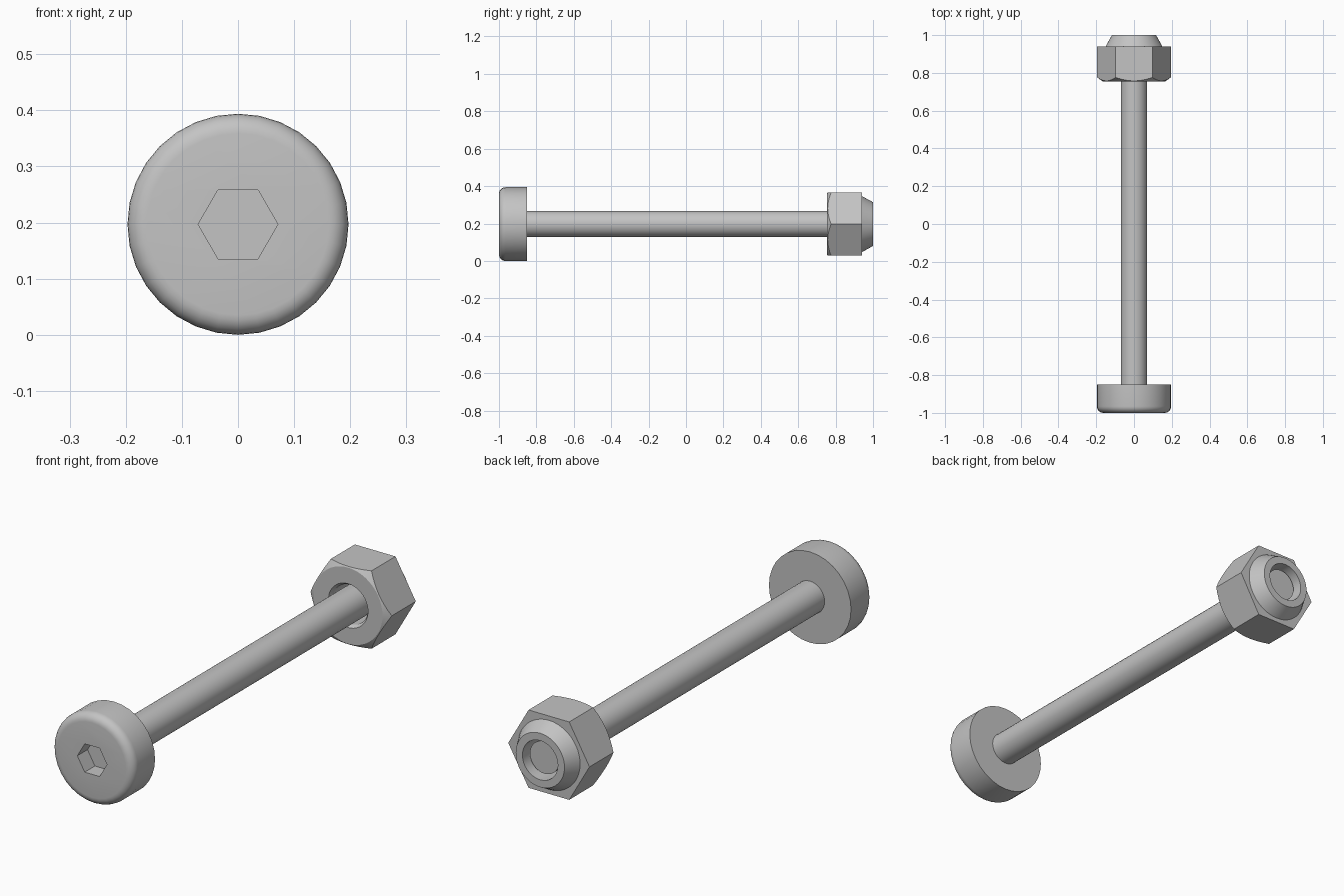
import bpy
import bmesh
from math import sin, cos, pi, radians

if "Cube" in bpy.data.objects:
    bpy.data.objects.remove(bpy.data.objects["Cube"], do_unlink=True)

AXIS_Z = 0.197      # height of the bolt's axis
HEAD_R = 0.197
SHAFT_R = 0.07

steel = bpy.data.materials.new("grey steel")
steel.use_nodes = True
steel.diffuse_color = (0.55, 0.55, 0.55, 1)
steel.node_tree.nodes["Principled BSDF"].inputs["Base Color"].default_value = (0.55, 0.55, 0.55, 1)


def lathe(name, profile, sides, closed=False):
    """Turn a (radius, y) profile around the bolt's axis; open ends are capped."""
    bm = bmesh.new()
    rings = []
    for r, y in profile:
        rings.append([bm.verts.new((r * cos(2 * pi * i / sides), y,
                                    AXIS_Z + r * sin(2 * pi * i / sides)))
                      for i in range(sides)])
    pairs = list(zip(rings, rings[1:]))
    if closed:
        pairs.append((rings[-1], rings[0]))
    else:
        bm.faces.new(rings[0])
        bm.faces.new(rings[-1])
    for a, b in pairs:
        for i in range(sides):
            j = (i + 1) % sides
            bm.faces.new((a[i], a[j], b[j], b[i]))
    bmesh.ops.recalc_face_normals(bm, faces=bm.faces)
    mesh = bpy.data.meshes.new(name)
    bm.to_mesh(mesh)
    bm.free()
    mesh.materials.append(steel)
    obj = bpy.data.objects.new(name, mesh)
    bpy.context.collection.objects.link(obj)
    return obj


def select(obj):
    bpy.ops.object.select_all(action='DESELECT')
    obj.select_set(True)
    bpy.context.view_layer.objects.active = obj


def cut(obj, cutter, operation):
    cutter.hide_render = True
    mod = obj.modifiers.new("cut", 'BOOLEAN')
    mod.operation = operation
    mod.solver = 'EXACT'
    mod.object = cutter
    select(obj)
    bpy.ops.object.modifier_apply(modifier=mod.name)
    bpy.data.objects.remove(cutter, do_unlink=True)


def smooth(obj):
    select(obj)
    bpy.ops.object.shade_smooth_by_angle(angle=radians(30))


# Round head with a filleted front rim and a hexagonal socket
fillet = 0.035
rim = [(HEAD_R - fillet + fillet * sin(a), -1 + fillet - fillet * cos(a))
       for a in (k * pi / 12 for k in range(7))]
head = lathe("bolt_head", rim + [(HEAD_R, -0.85)], 32)
cut(head, lathe("socket_cutter", [(0.071, -1.1), (0.071, -0.93)], 6), 'DIFFERENCE')
smooth(head)

# Plain shaft from the head into the nut
shaft = lathe("bolt_shaft", [(SHAFT_R, -0.86), (SHAFT_R, 0.97)], 32)
smooth(shaft)

# Hexagonal lock nut: chamfered front, conical collar at the back, open bore
nut_profile = [(0.085, 0.77), (0.095, 0.755), (0.165, 0.755), (0.24, 0.807),
               (0.24, 0.94), (0.15, 0.94), (0.117, 1.0), (0.085, 1.0)]
nut = lathe("lock_nut", nut_profile, 48, closed=True)
cut(nut, lathe("hex_cutter", [(0.195, 0.7), (0.195, 1.1)], 6), 'INTERSECT')
smooth(nut)
